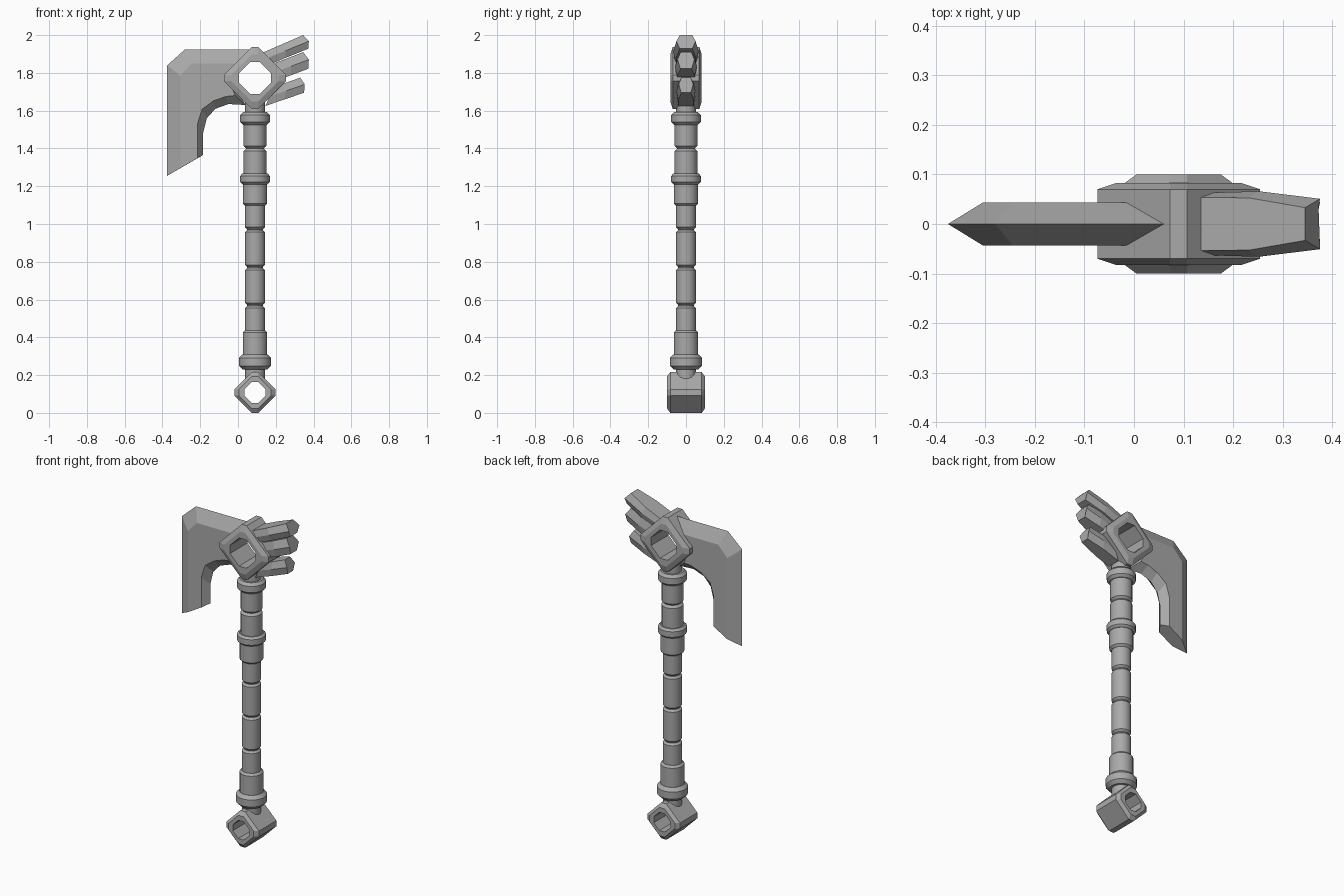
import bpy, bmesh, math
from mathutils import Matrix

if "Cube" in bpy.data.objects:
    bpy.data.objects.remove(bpy.data.objects["Cube"])

AXIS = 0.09  # x position of the shaft

grey = bpy.data.materials.new("plain grey")
grey.use_nodes = True
grey.diffuse_color = (0.4, 0.4, 0.4, 1)
grey.node_tree.nodes["Principled BSDF"].inputs["Base Color"].default_value = (0.4, 0.4, 0.4, 1)


def loft(name, loops, caps=True, closed=False, smooth=False):
    """Bridge equal-length loops of points, capping or closing the ends."""
    bm = bmesh.new()
    rows = [[bm.verts.new(p) for p in loop] for loop in loops]
    pairs = list(zip(rows, rows[1:])) + ([(rows[-1], rows[0])] if closed else [])
    for a, b in pairs:
        n = len(a)
        for i in range(n):
            j = (i + 1) % n
            bm.faces.new((a[i], a[j], b[j], b[i]))
    if caps and not closed:
        bm.faces.new(rows[0])
        bm.faces.new(rows[-1])
    bmesh.ops.recalc_face_normals(bm, faces=bm.faces)
    mesh = bpy.data.meshes.new(name)
    bm.to_mesh(mesh)
    bm.free()
    mesh.materials.append(grey)
    obj = bpy.data.objects.new(name, mesh)
    bpy.context.collection.objects.link(obj)
    if smooth:
        bpy.ops.object.select_all(action='DESELECT')
        obj.select_set(True)
        bpy.context.view_layer.objects.active = obj
        bpy.ops.object.shade_smooth_by_angle(angle=math.radians(30))
    return obj


def lathe(name, profile, sides=16):
    """Turn (radius, z) points around the shaft axis."""
    turns = [2 * math.pi * (i + 0.5) / sides for i in range(sides)]
    return loft(name, [[(AXIS + r * math.cos(t), r * math.sin(t), z) for t in turns]
                       for r, z in profile], smooth=True)


def segment(name, z0, z1, r, c=0.015):
    """Cylinder with chamfered ends."""
    return lathe(name, [(r - c, z0), (r, z0 + c), (r, z1 - c), (r - c, z1)])


def diamond(radius, cut, y, zc):
    """Diamond with blunted corners, facing y."""
    pts = []
    for k in range(4):
        c, s = round(math.cos(k * math.pi / 2)), round(math.sin(k * math.pi / 2))
        for d in (-cut, cut):
            pts.append((AXIS + radius * c - d * s, y, zc + radius * s + d * c))
    return pts


def frame(name, zc, outer, face, hole, side_y, face_y, hole_cut):
    """Hollow diamond block with chamfered rims."""
    cut = 0.017
    loops = [diamond(hole, hole_cut, -face_y, zc), diamond(face, cut, -face_y, zc),
             diamond(outer, cut, -side_y, zc), diamond(outer, cut, side_y, zc),
             diamond(face, cut, face_y, zc), diamond(hole, hole_cut, face_y, zc)]
    return loft(name, loops, closed=True)


# Diamond head socket and pommel
frame("head_socket", 1.773, 0.164, 0.125, 0.085, 0.07, 0.083, 0.025)
frame("pommel", 0.108, 0.108, 0.085, 0.055, 0.083, 0.1, 0.018)

# Shaft core and necks
lathe("shaft_core", [(0.042, 0.175), (0.042, 1.66)])
segment("lower_neck", 0.17, 0.25, 0.053, 0.005)
segment("upper_neck", 1.56, 1.665, 0.053, 0.005)

# Grip segments, separated by shallow grooves
for i, (z0, z1, r) in enumerate([(0.41, 0.568, 0.053), (0.568, 0.77, 0.053), (0.77, 0.97, 0.053),
                                 (0.97, 1.13, 0.053), (1.24, 1.4, 0.061), (1.4, 1.56, 0.061)]):
    segment("grip_segment_%d" % (i + 1), z0, z1, r, 0.013)

# Sleeves and collars
segment("lower_sleeve", 0.28, 0.437, 0.066, 0.012)
segment("middle_sleeve", 1.097, 1.24, 0.066, 0.012)
segment("lower_collar", 0.23, 0.31, 0.086, 0.019)
segment("middle_collar", 1.21, 1.267, 0.08, 0.012)
segment("upper_collar", 1.525, 1.592, 0.08, 0.015)

# Hooked blade: sharp outline at the centre plane, flat cheeks either side
edge = [(-0.375, 1.255), (-0.375, 1.84), (-0.28, 1.925), (0.06, 1.925), (-0.04, 1.775),
        (0.04, 1.63), (-0.05, 1.635), (-0.12, 1.61), (-0.165, 1.56), (-0.185, 1.48),
        (-0.185, 1.365)]
cheek = [(-0.305, 1.296), (-0.305, 1.785), (-0.245, 1.85), (-0.015, 1.85), (-0.055, 1.775),
         (-0.015, 1.68), (-0.065, 1.675), (-0.13, 1.652), (-0.19, 1.608), (-0.215, 1.53),
         (-0.215, 1.348)]
loft("blade", [[(x, -0.043, z) for x, z in cheek], [(x, 0, z) for x, z in edge],
               [(x, 0.043, z) for x, z in cheek]])


def hexagon(top, mid, bottom, w, ratio):
    """Upright six-sided section, widest at the middle."""
    v = w * ratio
    return [(top[0], -v, top[1]), (top[0], v, top[1]), (mid[0], w, mid[1]),
            (bottom[0], v, bottom[1]), (bottom[0], -v, bottom[1]), (mid[0], -w, mid[1])]


def between(a, b, t):
    return (a[0] + (b[0] - a[0]) * t, a[1] + (b[1] - a[1]) * t)


def prong(name, root_top, root_bottom, tip_top, tip_bottom, w):
    """Swept feather-like spike, tapering past the middle."""
    root_mid = between(root_top, root_bottom, 0.5)
    tip_mid = (tip_bottom[0] + 0.003, between(tip_top, tip_bottom, 0.45)[1])
    root = (root_top, root_mid, root_bottom)
    tip = (tip_top, tip_mid, tip_bottom)
    bend = [between(a, b, 0.48) for a, b in zip(root, tip)]
    return loft(name, [hexagon(*root, w * 0.95, 0.85), hexagon(*bend, w, 0.8),
                       hexagon(*tip, w * 0.77, 0.65)])


# Three back prongs
prong("upper_prong", (0.125, 1.905), (0.15, 1.838), (0.345, 2.0), (0.372, 1.928), 0.066)
prong("middle_prong", (0.195, 1.852), (0.195, 1.755), (0.345, 1.91), (0.372, 1.822), 0.058)
prong("lower_prong", (0.19, 1.725), (0.145, 1.625), (0.33, 1.775), (0.35, 1.695), 0.05)
